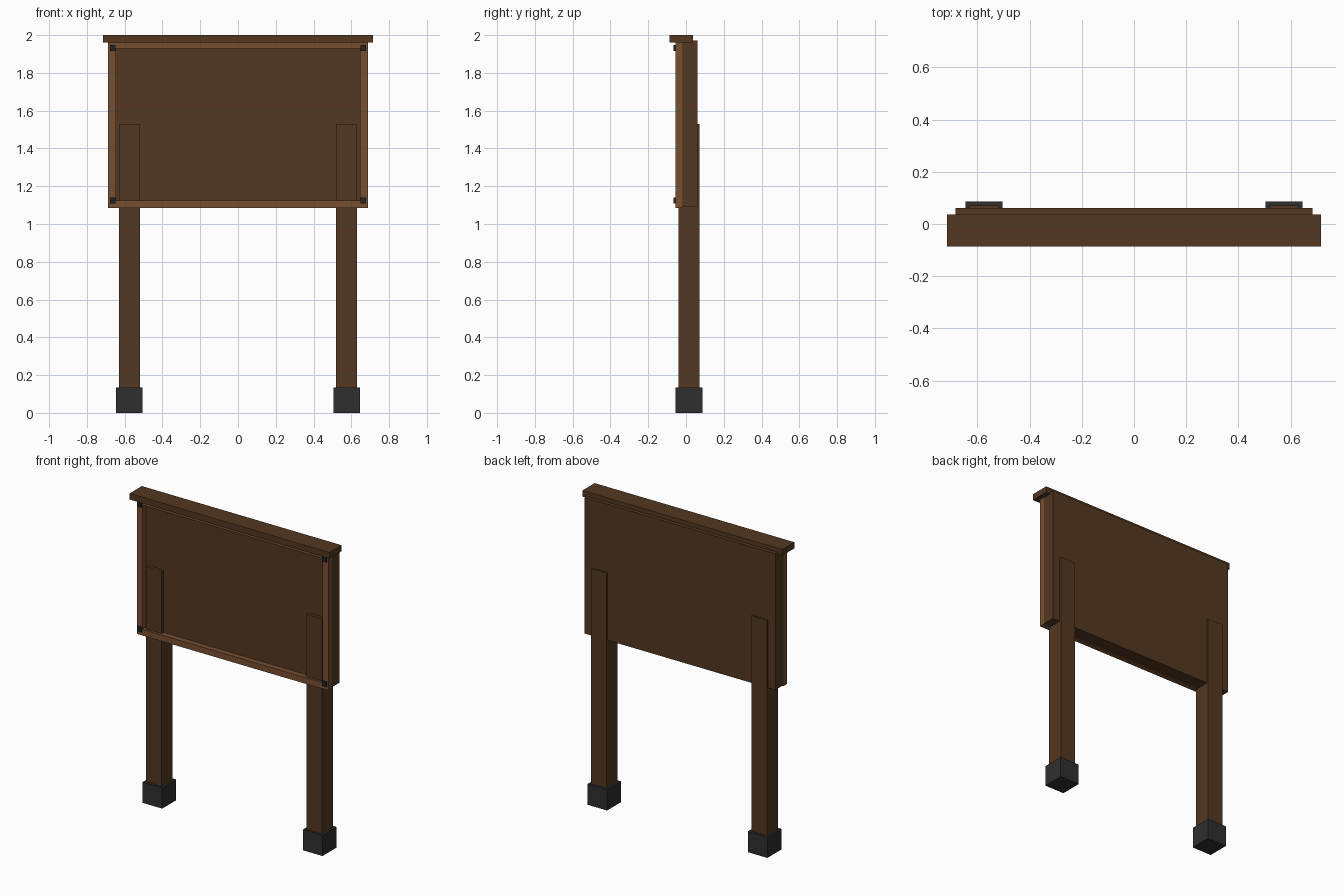
import bpy

cube = bpy.data.objects.get("Cube")
if cube:
    bpy.data.objects.remove(cube, do_unlink=True)


def material(name, rgb):
    mat = bpy.data.materials.new(name)
    mat.use_nodes = True
    mat.diffuse_color = (*rgb, 1)
    bsdf = mat.node_tree.nodes["Principled BSDF"]
    bsdf.inputs["Base Color"].default_value = (*rgb, 1)
    bsdf.inputs["Roughness"].default_value = 0.9
    return mat


dark_wood = material("dark wood", (0.087, 0.040, 0.015))
light_wood = material("light wood", (0.184, 0.078, 0.031))
stone = material("dark grey footing", (0.028, 0.028, 0.028))
iron = material("black iron", (0.017, 0.017, 0.018))


def box(name, xs, ys, zs, mat):
    """Box spanning the given low and high limits on each axis."""
    spans = (xs, ys, zs)
    bpy.ops.mesh.primitive_cube_add(size=1)
    ob = bpy.context.object
    ob.name = name
    for v in ob.data.vertices:
        v.co = [lo + (c + 0.5) * (hi - lo) for c, (lo, hi) in zip(v.co, spans)]
    ob.data.materials.append(mat)
    return ob


def mirrored_x(lo, hi, side):
    return sorted((lo * side, hi * side))


# Board and overhanging cap
box("back_panel", (-0.684, 0.684), (-0.02, 0.061), (1.09, 1.972), dark_wood)
box("top_cap", (-0.716, 0.716), (-0.087, 0.037), (1.96, 2.0), dark_wood)

# Horizontal frame rails
frame_y = (-0.056, -0.02)
box("bottom_rail", (-0.647, 0.647), frame_y, (1.085, 1.125), light_wood)
box("top_rail", (-0.647, 0.647), frame_y, (1.93, 1.97), light_wood)

for label, side in (("left", 1), ("right", -1)):
    # Legs and footings
    box(label + "_post", mirrored_x(0.519, 0.631, side), (-0.041, 0.071), (0.1, 1.53), dark_wood)
    box(label + "_footing", mirrored_x(0.505, 0.645, side), (-0.055, 0.087), (0, 0.135), stone)
    # Upright frame rails with corner bolts
    box(label + "_rail", mirrored_x(0.647, 0.687, side), frame_y, (1.085, 1.97), light_wood)
    for level, z in (("lower", 1.124), ("upper", 1.932)):
        box(f"{label}_{level}_bolt", mirrored_x(0.648, 0.678, side),
            (-0.066, -0.05), (z - 0.015, z + 0.015), iron)
